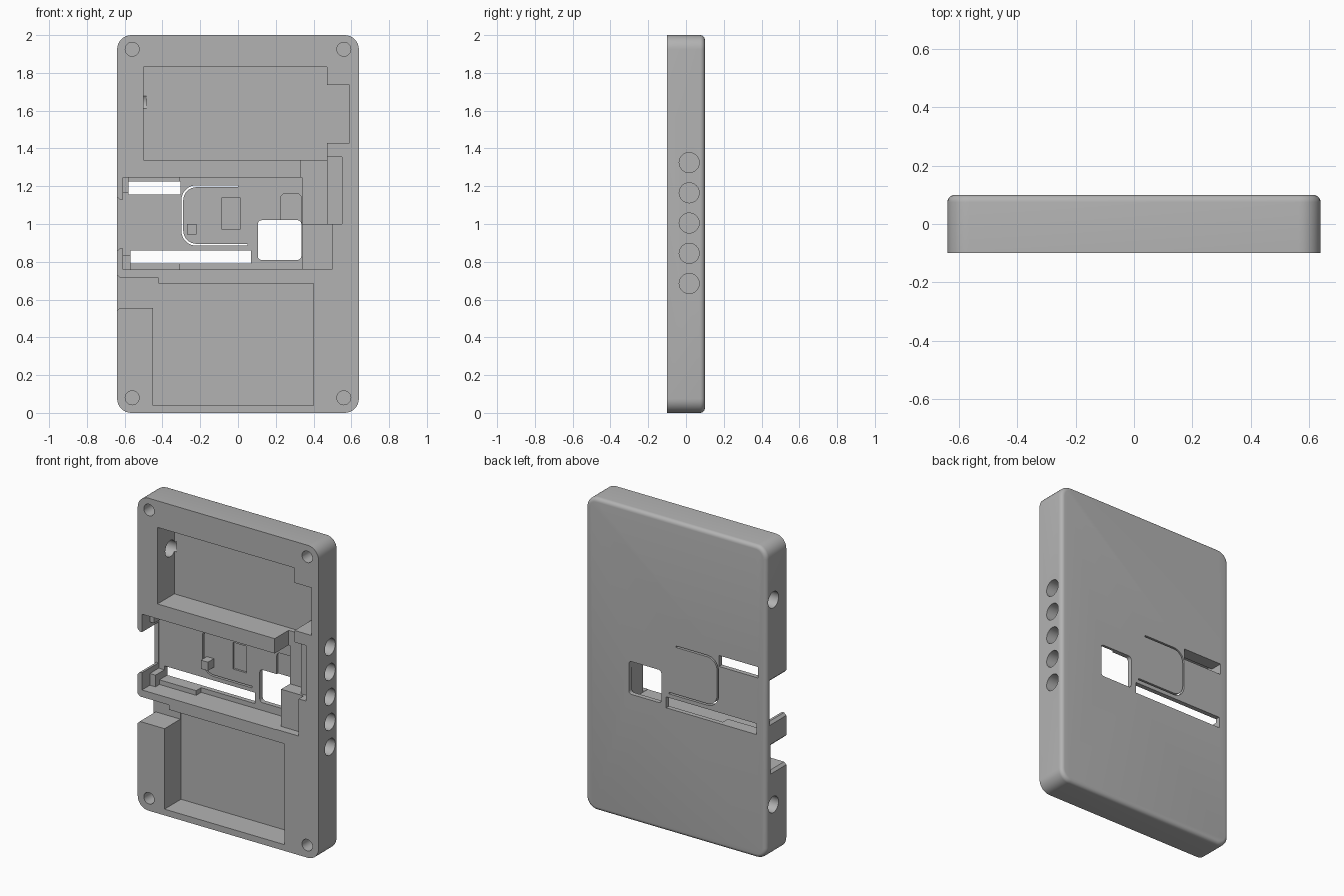
import bpy, bmesh, math
from mathutils import Matrix

old = bpy.data.objects.get("Cube")
if old:
    bpy.data.objects.remove(old, do_unlink=True)

grey = bpy.data.materials.new("neutral_grey")
grey.use_nodes = True
grey.diffuse_color = (0.45, 0.45, 0.45, 1)
grey.node_tree.nodes["Principled BSDF"].inputs["Base Color"].default_value = (0.45, 0.45, 0.45, 1)

FRONT, BACK = -0.1, 0.1
FLOOR = 0.07


def make(name, bm):
    bmesh.ops.recalc_face_normals(bm, faces=bm.faces)
    mesh = bpy.data.meshes.new(name)
    bm.to_mesh(mesh)
    bm.free()
    mesh.materials.append(grey)
    ob = bpy.data.objects.new(name, mesh)
    bpy.context.collection.objects.link(ob)
    return ob


def arc(cx, cz, r, start, end, n=8):
    return [(cx + r * math.cos(math.radians(start + (end - start) * i / n)),
             cz + r * math.sin(math.radians(start + (end - start) * i / n))) for i in range(n + 1)]


def rounded(x0, x1, z0, z1, r):
    return (arc(x1 - r, z1 - r, r, 0, 90) + arc(x0 + r, z1 - r, r, 90, 180)
            + arc(x0 + r, z0 + r, r, 180, 270) + arc(x1 - r, z0 + r, r, 270, 360))


def rect(x0, x1, z0, z1):
    return [(x0, z0), (x1, z0), (x1, z1), (x0, z1)]


def prism(name, outline, y0, y1, bevel=0):
    """Extrude an x-z outline along y, optionally rounding the back rim."""
    bm = bmesh.new()
    face = bm.faces.new([bm.verts.new((x, y0, z)) for x, z in outline])
    out = bmesh.ops.extrude_face_region(bm, geom=[face])["geom"]
    bmesh.ops.translate(bm, vec=(0, y1 - y0, 0), verts=[g for g in out if isinstance(g, bmesh.types.BMVert)])
    if bevel:
        rim = [e for e in bm.edges if all(abs(v.co.y - y1) < 1e-5 for v in e.verts)]
        bmesh.ops.bevel(bm, geom=rim, offset=bevel, segments=5, profile=0.5, affect='EDGES')
    return make(name, bm)


def side_hole(name, x0, x1, y, z, r=0.053):
    bm = bmesh.new()
    bmesh.ops.create_cone(bm, cap_ends=True, segments=32, radius1=r, radius2=r, depth=x1 - x0,
                          matrix=Matrix.Translation(((x0 + x1) / 2, y, z)) @ Matrix.Rotation(math.pi / 2, 4, 'Y'))
    return make(name, bm)


case = prism("case_body", rounded(-0.64, 0.64, 0, 2, 0.075), FRONT, BACK, 0.025)
cutters = []


def cut(name, outline, y1=FLOOR, y0=-0.15):
    cutters.append(prism(name + "_cutter", outline, y0, y1))


# Upper pocket with its side bay, and lower pocket
cut("upper_pocket", [(-0.5, 1.34), (0.47, 1.34), (0.47, 1.43), (0.59, 1.43),
                     (0.59, 1.735), (0.47, 1.735), (0.47, 1.83), (-0.5, 1.83)])
cut("lower_pocket", rect(-0.45, 0.4, 0.04, 0.685), 0.066)

# Central bay, wire passage and stepped shelves beside it
cut("central_bay", rect(-0.61, 0.34, 0.76, 1.245))
cut("wire_passage", rect(0.33, 0.472, 1.0, 1.342), 0.04)
cut("upper_shelf", rect(0.46, 0.55, 1.0, 1.355), -0.035)
cut("lower_shelf", rect(0.33, 0.5, 0.762, 1.01), -0.05)

# Openings in the side wall, flared at the outer face
for name, z0, z1, inner, depth in (("port_opening", 0.87, 1.13, -0.6, 0.068),
                                   ("cable_opening", 0.555, 0.715, -0.42, 0.06)):
    cut(name, [(-0.7, z0 - 0.015), (-0.64, z0 - 0.015), (-0.625, z0), (inner, z0),
               (inner, z1), (-0.625, z1), (-0.64, z1 + 0.015), (-0.7, z1 + 0.015)], depth)

# Windows through the back
cut("upper_window", rect(-0.58, -0.305, 1.155, 1.225), 0.15)
cut("long_window", rect(-0.57, 0.07, 0.79, 0.86), 0.15)
cut("square_window", rounded(0.105, 0.335, 0.81, 1.02, 0.02), 0.15)

# Recesses in the central floor
cut("chip_recess", rect(-0.085, 0.01, 0.97, 1.14), 0.083)
cut("window_recess", rounded(0.225, 0.336, 0.95, 1.16, 0.025), 0.083)

# Curved slit that frees a flexible tongue
def slit_side(o):
    r = 0.075 + o
    return ([(0, 1.2 + o)] + arc(-0.22, 1.125, r, 90, 180)
            + arc(-0.22, 0.965, r, 180, 270) + [(0.05, 0.89 - o)])


cut("tongue_slit", slit_side(0.005) + slit_side(-0.005)[::-1], 0.15)

# Corner screw holes
for x in (-0.56, 0.56):
    for z in (0.08, 1.925):
        cut("screw_hole", arc(x, z, 0.037, 0, 345, 23), 0.03)

# Round sockets along both sides
for i in range(5):
    cutters.append(side_hole("left_socket_cutter", 0.56, 0.7, 0.017, 0.685 + 0.16 * i))
for z in (0.335, 1.645):
    cutters.append(side_hole("right_socket_cutter", -0.7, -0.485, 0.03, z, 0.052))

# Apply every cut
for c in cutters:
    m = case.modifiers.new(c.name, 'BOOLEAN')
    m.operation, m.solver, m.object = 'DIFFERENCE', 'EXACT', c
bpy.context.view_layer.update()
result = bpy.data.meshes.new_from_object(case.evaluated_get(bpy.context.evaluated_depsgraph_get()))
case.modifiers.clear()
case.data = result
for c in cutters:
    bpy.data.objects.remove(c, do_unlink=True)

# Raised details on the central floor
prism("tongue_button", rect(-0.27, -0.22, 0.945, 1.0), 0.01, 0.08)
prism("lower_rail", rect(-0.615, -0.31, 0.755, 0.79), 0.02, 0.08)
prism("upper_rail", rect(-0.615, -0.31, 1.225, 1.25), 0.02, 0.08)
prism("lower_corner_stop", rect(-0.615, -0.57, 0.755, 0.835), -0.02, 0.08)
prism("upper_corner_stop", rect(-0.615, -0.58, 1.165, 1.25), -0.02, 0.08)

# Smooth the rounded corners, keep the cut edges sharp
bpy.ops.object.select_all(action='DESELECT')
case.select_set(True)
bpy.context.view_layer.objects.active = case
bpy.ops.object.shade_smooth_by_angle(angle=math.radians(30))
